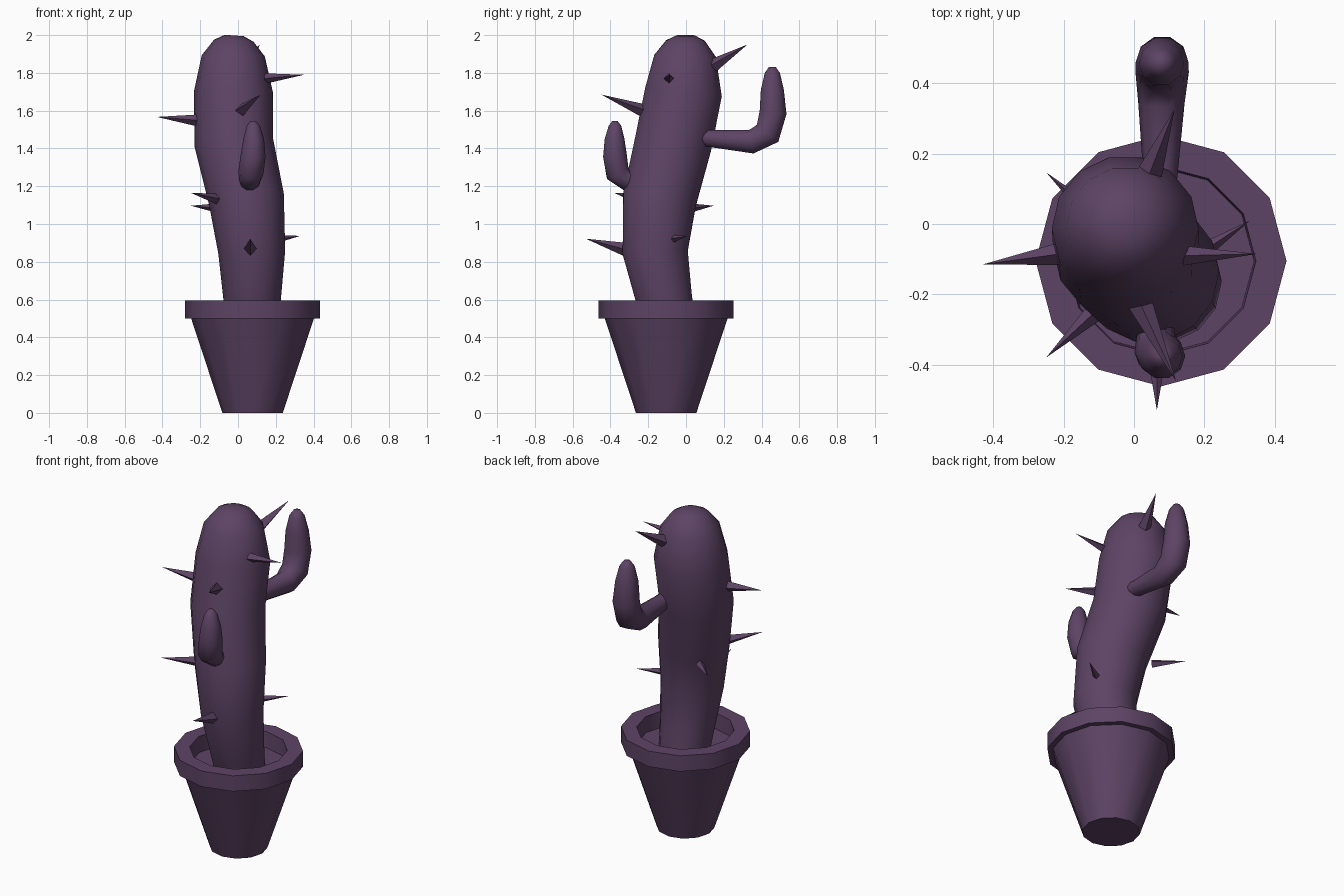
import bpy, bmesh, math
from mathutils import Vector

if "Cube" in bpy.data.objects:
    bpy.data.objects.remove(bpy.data.objects["Cube"])

plum = bpy.data.materials.new("plum")
plum.diffuse_color = (0.11, 0.057, 0.13, 1)
plum.use_nodes = True
plum.node_tree.nodes["Principled BSDF"].inputs["Base Color"].default_value = plum.diffuse_color


def finish(name, bm, angle):
    bmesh.ops.recalc_face_normals(bm, faces=bm.faces)
    me = bpy.data.meshes.new(name)
    bm.to_mesh(me)
    bm.free()
    ob = bpy.data.objects.new(name, me)
    bpy.context.collection.objects.link(ob)
    me.materials.append(plum)
    if angle:
        bpy.ops.object.select_all(action='DESELECT')
        ob.select_set(True)
        bpy.context.view_layer.objects.active = ob
        bpy.ops.object.shade_smooth_by_angle(angle=math.radians(angle))
    return ob


def skin(bm, rings):
    # bridge successive vertex rings and cap both ends
    n = len(rings[0])
    vs = [[bm.verts.new(p) for p in r] for r in rings]
    for a, b in zip(vs, vs[1:]):
        for i in range(n):
            j = (i + 1) % n
            bm.faces.new((a[i], a[j], b[j], b[i]))
    bm.faces.new(vs[0][::-1])
    bm.faces.new(vs[-1])


def tube(name, path, sides):
    # path entries: x, y, z, radius
    pts = [Vector(p[:3]) for p in path]
    rings = []
    for i, p in enumerate(pts):
        t = Vector()
        if i > 0:
            t += (p - pts[i - 1]).normalized()
        if i < len(pts) - 1:
            t += (pts[i + 1] - p).normalized()
        t.normalize()
        u = Vector((1, 0, 0))
        u = (u - t * u.dot(t)).normalized()
        v = t.cross(u)
        r = path[i][3]
        rings.append([p + r * (math.cos(a) * u + math.sin(a) * v)
                      for a in (2 * math.pi * k / sides for k in range(sides))])
    bm = bmesh.new()
    skin(bm, rings)
    return finish(name, bm, 60)


# Pot: tapered wall, overhanging rim, recessed soil
cx, cy = 0.077, -0.105
profile = [(0.16, 0), (0.325, 0.5), (0.357, 0.5), (0.357, 0.595), (0.27, 0.595), (0.265, 0.5)]
bm = bmesh.new()
skin(bm, [[(cx + r * math.cos(a), cy + r * math.sin(a), z)
           for a in (math.pi * k / 6 for k in range(12))] for r, z in profile])
finish("pot", bm, 31)

# Leaning trunk with a domed top
tube("trunk", [
    (0.075, -0.09, 0.48, 0.142), (0.075, -0.115, 0.6, 0.152), (0.073, -0.163, 0.85, 0.177),
    (0.045, -0.14, 1.13, 0.2), (-0.022, -0.067, 1.43, 0.209), (-0.025, -0.013, 1.7, 0.209),
    (-0.025, -0.005, 1.89, 0.167), (-0.022, -0.003, 1.97, 0.105), (-0.02, -0.003, 1.998, 0.05)], 14)

# Arms
tube("back_arm", [
    (0.075, 0.05, 1.46, 0.045), (0.075, 0.13, 1.453, 0.048), (0.078, 0.345, 1.435, 0.066),
    (0.08, 0.432, 1.48, 0.076), (0.08, 0.461, 1.59, 0.075), (0.078, 0.457, 1.71, 0.064),
    (0.077, 0.457, 1.80, 0.042), (0.077, 0.457, 1.83, 0.02)], 10)
tube("front_arm", [
    (0.06, -0.24, 1.24, 0.05), (0.062, -0.315, 1.23, 0.055), (0.068, -0.362, 1.27, 0.067),
    (0.08, -0.376, 1.36, 0.066), (0.083, -0.378, 1.45, 0.055),
    (0.081, -0.376, 1.52, 0.035), (0.08, -0.376, 1.545, 0.015)], 10)

# Four-sided spines: base, tip, base radius
spines = [
    ((0.14, -0.09, 1.77), (0.35, -0.085, 1.79), 0.028),
    ((-0.21, -0.085, 1.548), (-0.43, -0.115, 1.567), 0.032),
    ((0.015, -0.22, 1.598), (0.12, -0.448, 1.685), 0.036),
    ((0.045, 0.145, 1.84), (0.115, 0.325, 1.95), 0.036),
    ((0.065, -0.32, 0.865), (0.065, -0.53, 0.922), 0.036),
    ((-0.10, -0.24, 1.13), (-0.25, -0.38, 1.165), 0.03),
    ((-0.11, 0.02, 1.084), (-0.25, 0.147, 1.097), 0.025),
    ((0.2, -0.075, 0.92), (0.33, 0.01, 0.937), 0.022),
]
for i, (base, tip, r) in enumerate(spines):
    base, tip = Vector(base), Vector(tip)
    t = (tip - base).normalized()
    u = t.cross(Vector((0, 0, 1))).normalized()
    v = u.cross(t)
    bm = bmesh.new()
    ring = [bm.verts.new(base + r * d) for d in (u, v, -u, -v)]
    apex = bm.verts.new(tip)
    bm.faces.new(ring)
    for k in range(4):
        bm.faces.new((ring[k], ring[(k + 1) % 4], apex))
    finish(f"spine_{i + 1}", bm, 0)
